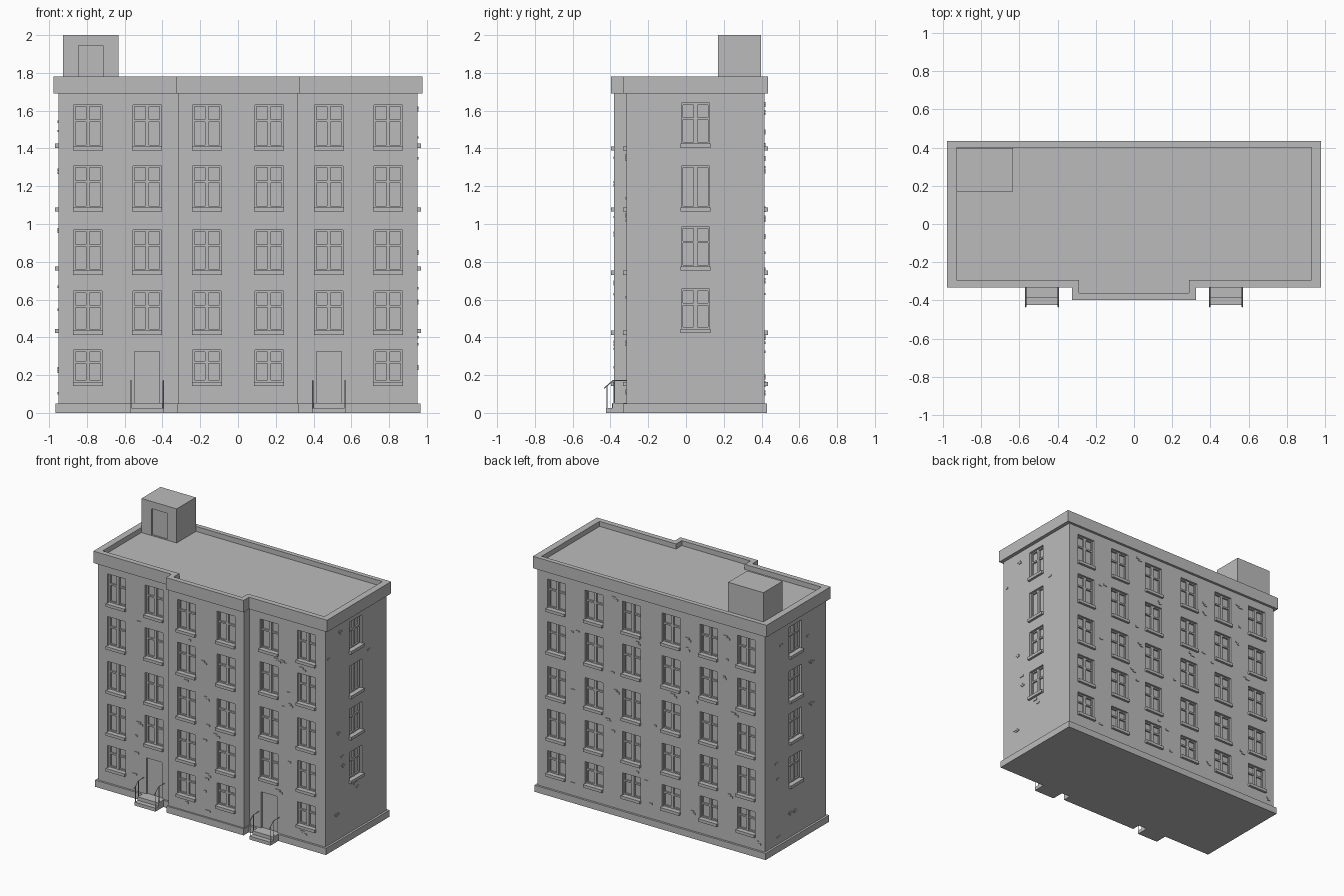
import bpy, bmesh, random
from math import radians
from mathutils import Matrix, Vector

random.seed(4)
cube = bpy.data.objects.get("Cube")
if cube:
    bpy.data.objects.remove(cube)

grey = bpy.data.materials.new("plain grey")
grey.use_nodes = True
COLOUR = (0.5, 0.5, 0.5, 1)
grey.diffuse_color = COLOUR
grey.node_tree.nodes["Principled BSDF"].inputs["Base Color"].default_value = COLOUR


def finish(bm, name):
    bmesh.ops.recalc_face_normals(bm, faces=bm.faces)
    mesh = bpy.data.meshes.new(name)
    bm.to_mesh(mesh)
    bm.free()
    mesh.materials.append(grey)
    ob = bpy.data.objects.new(name, mesh)
    bpy.context.collection.objects.link(ob)
    return ob


def add_box(bm, x, y, z, frame=Matrix()):
    """Box from (min, max) pairs, placed by a wall frame."""
    size = Matrix.Diagonal((x[1] - x[0], y[1] - y[0], z[1] - z[0], 1))
    centre = Matrix.Translation((sum(x) / 2, sum(y) / 2, sum(z) / 2))
    bmesh.ops.create_cube(bm, size=1, matrix=frame @ centre @ size)


def prism(name, half, back, front, bay_half, bay_front, z0, z1):
    """Rectangular plan with a shallow central bay, extruded upward."""
    right = [(bay_half, bay_front), (bay_half, front), (half, front), (half, back)]
    plan = right + [(-x, y) for x, y in reversed(right)]
    bm = bmesh.new()
    face = bm.faces.new([bm.verts.new((x, y, z0)) for x, y in plan])
    top = bmesh.ops.extrude_face_region(bm, geom=[face])["geom"]
    verts = [v for v in top if isinstance(v, bmesh.types.BMVert)]
    bmesh.ops.translate(bm, verts=verts, vec=(0, 0, z1 - z0))
    return finish(bm, name)


def cut(target, cutter):
    """Subtract the cutter, bake the result and drop the cutter."""
    mod = target.modifiers.new("cut", "BOOLEAN")
    mod.operation, mod.solver, mod.object = "DIFFERENCE", "EXACT", cutter
    cutter.hide_render = True
    bpy.context.view_layer.objects.active = target
    bpy.ops.object.modifier_apply(modifier=mod.name)
    bpy.data.objects.remove(cutter)


def wall(angle, distance):
    """Frame of a wall: x along it, -y outward, z up."""
    return Matrix.Rotation(radians(angle), 4, "Z") @ Matrix.Translation((0, -distance, 0))


BODY, FRONT, BAY, BACK = 0.951, 0.315, 0.38, 0.415
BAY_HALF, RECESS = 0.32, 0.03
front_wall, bay_wall = wall(0, FRONT), wall(0, BAY)
back_wall, right_wall, left_wall = wall(180, BACK), wall(90, BODY), wall(-90, BODY)

# Building shell: walls, plinth and cornice with sunken roof
walls = prism("walls", BODY, BACK, -FRONT, BAY_HALF - 0.003, -BAY, 0.02, 1.72)
prism("plinth", 0.967, 0.43, -0.33, BAY_HALF + 0.002, -0.393, 0, 0.05)
cornice = prism("roof_cornice", 0.978, 0.434, -0.332, 0.325, -0.398, 1.69, 1.78)
cut(cornice, prism("roof_cutter", 0.928, 0.4, -0.292, 0.287, -0.36, 1.742, 1.9))

# Windows
holes, frames, sills, bricks = (bmesh.new() for _ in range(4))
taken = {"front": [], "back": [], "right": [], "left": []}


def window(side, frame, u, sill, top, crossed=False):
    w = 0.075
    taken[side].append((u, sill, top))
    add_box(holes, (u - w, u + w), (-0.05, RECESS), (sill, top), frame)
    add_box(sills, (u - w - 0.004, u + w + 0.004), (-0.018, RECESS), (sill - 0.022, sill), frame)
    inner = (RECESS - 0.012, RECESS + 0.004)
    for s in (-1, 1):
        a, b = sorted((u + s * w, u + s * (w - 0.009)))
        add_box(frames, (a, b), inner, (sill, top), frame)
    for z in (sill, top - 0.009):
        add_box(frames, (u - w, u + w), inner, (z, z + 0.009), frame)
    add_box(frames, (u - 0.01, u + 0.01), (RECESS - 0.015, RECESS + 0.004), (sill, top), frame)
    if not crossed:
        z = top - 0.38 * (top - sill)
        add_box(frames, (u - w, u + w), inner, (z - 0.006, z + 0.006), frame)


columns = [s * x for s in (-1, 1) for x in (0.165, 0.481, 0.795)]
floors = [(0.164, 0.332), (0.435, 0.645), (0.753, 0.968), (1.087, 1.307), (1.41, 1.63)]
side_floors = [(0.445, 0.655), (0.775, 0.984), (1.087, 1.307), (1.425, 1.64)]
for level, (sill, top) in enumerate(floors):
    for u in columns:
        window("back", back_wall, u, sill, top)
        entrance = abs(abs(u) - 0.481) < 0.01
        if level > 0 or not entrance:
            window("front", bay_wall if abs(u) < BAY_HALF else front_wall, u, sill, top)
for level, (sill, top) in enumerate(side_floors):
    window("right", right_wall, 0.05, sill, top, crossed=level == 2)
    window("left", left_wall, -0.05, sill, top)

# Entrance door recesses
for u in (-0.481, 0.481):
    add_box(holes, (u - 0.066, u + 0.066), (-0.05, 0.015), (0.05, 0.325), front_wall)
    taken["front"].append((u, 0, 0.33))
cut(walls, finish(holes, "opening_cutter"))
finish(frames, "window_frames")
finish(sills, "window_sills")

# Scattered exposed bricks, kept clear of the openings
for side, reach, count in (("front", 0.9, 26), ("back", 0.9, 26), ("right", 0.28, 9), ("left", 0.28, 9)):
    made = 0
    while made < count:
        u, z = random.uniform(-reach, reach), random.uniform(0.09, 1.66)
        if side == "front" and abs(abs(u) - BAY_HALF) < 0.06:
            continue
        if any(abs(u - c) < 0.125 and a - 0.05 < z < b + 0.03 for c, a, b in taken[side]):
            continue
        frame = {"back": back_wall, "right": right_wall, "left": left_wall}.get(side)
        if frame is None:
            frame = bay_wall if abs(u) < BAY_HALF else front_wall
        length = random.uniform(0.02, 0.04)
        add_box(bricks, (u - length / 2, u + length / 2), (-0.005, 0.01), (z, z + 0.013), frame)
        if random.random() < 0.4:
            add_box(bricks, (u, u + length), (-0.005, 0.01), (z - 0.014, z - 0.001), frame)
        made += 1
finish(bricks, "exposed_bricks")

# Roof stair housing with a recessed door
bm = bmesh.new()
add_box(bm, (-0.927, -0.632), (0.17, 0.398), (1.73, 2))
housing = finish(bm, "roof_stair_housing")
bm = bmesh.new()
add_box(bm, (-0.845, -0.715), (0.1, 0.182), (1.745, 1.945))
cut(housing, finish(bm, "roof_door_cutter"))


# Entrance steps with bent handrails
def rail(name, points):
    curve = bpy.data.curves.new(name, "CURVE")
    curve.dimensions = "3D"
    curve.bevel_depth, curve.bevel_resolution = 0.003, 0
    curve.use_fill_caps = True
    spline = curve.splines.new("POLY")
    spline.points.add(len(points) - 1)
    for p, co in zip(spline.points, points):
        p.co = (*co, 1)
    curve.materials.append(grey)
    bpy.context.collection.objects.link(bpy.data.objects.new(name, curve))


for side, cx in (("right", -0.481), ("left", 0.481)):
    bm = bmesh.new()
    add_box(bm, (cx - 0.087, cx + 0.087), (-0.424, -0.31), (0, 0.026))
    add_box(bm, (cx - 0.087, cx + 0.087), (-0.388, -0.31), (0.02, 0.052))
    finish(bm, side + "_entrance_steps")
    for n, x in enumerate((cx - 0.085, cx + 0.085)):
        name = f"{side}_handrail_{n + 1}"
        rail(name, [(x, -0.31, 0.172), (x, -0.385, 0.172), (x, -0.434, 0.13)])
        rail(name + "_front_post", [(x, -0.418, 0.02), (x, -0.418, 0.144)])
        rail(name + "_rear_post", [(x, -0.38, 0.04), (x, -0.38, 0.172)])
